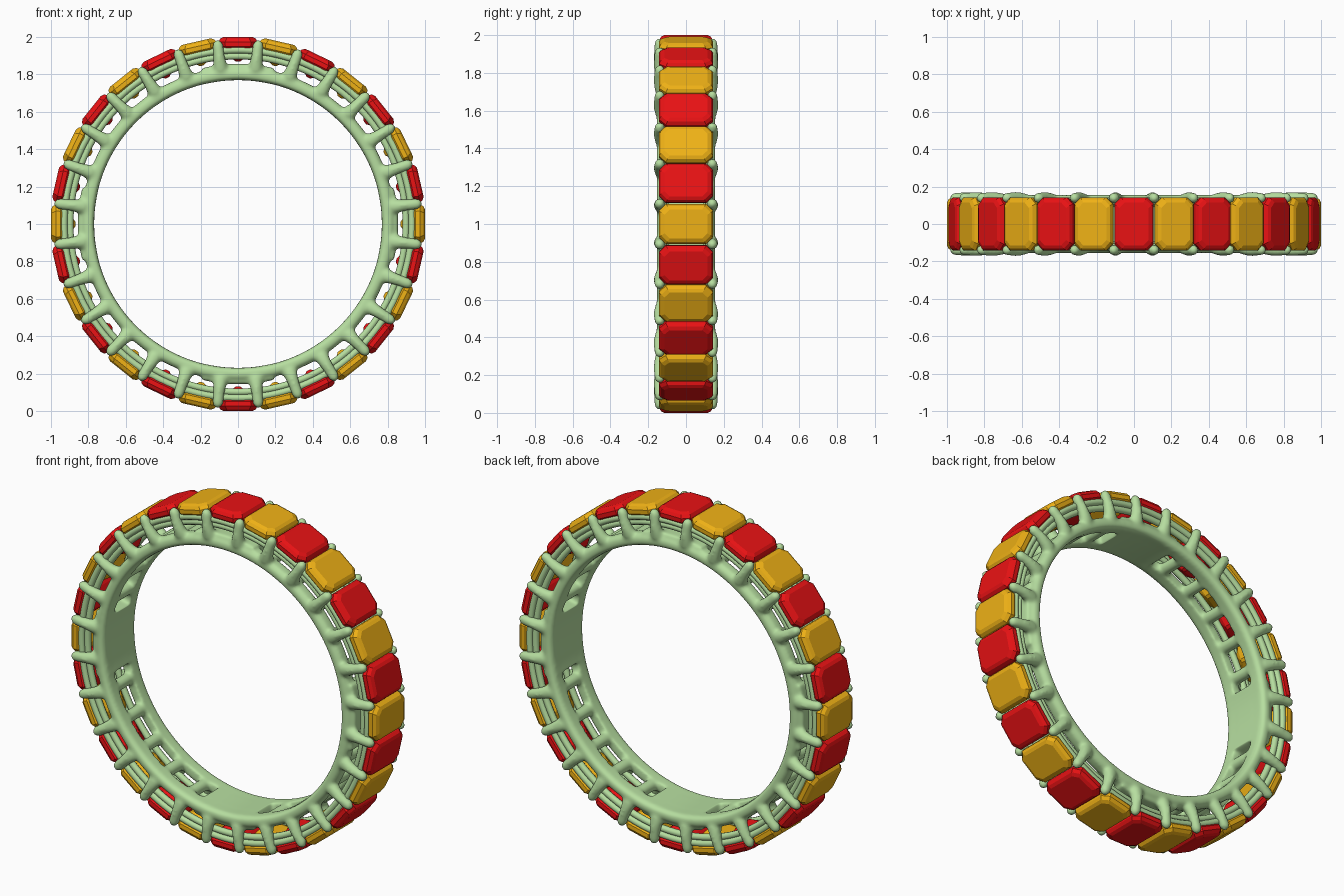
import bpy, bmesh
from math import sin, cos, pi, hypot, radians
from mathutils import Vector

if "Cube" in bpy.data.objects:
    bpy.data.objects.remove(bpy.data.objects["Cube"])

N = 28                      # stones around the ring
STEP = 2 * pi / N


def material(name, rgb):
    m = bpy.data.materials.new(name)
    m.diffuse_color = (*rgb, 1)
    m.use_nodes = True
    m.node_tree.nodes["Principled BSDF"].inputs["Base Color"].default_value = m.diffuse_color
    return m


METAL = material("green_metal", (0.47, 0.73, 0.35))
RED = material("red_stone", (0.82, 0.006, 0.007))
GOLD = material("yellow_stone", (0.86, 0.44, 0.008))


def place(a, x, y, r):
    """Local tangent x, axial y, radius r at angle a from the top."""
    return Vector((r * sin(a) + x * cos(a), y, 1 + r * cos(a) - x * sin(a)))


def loft(bm, rings, closed=False):
    loops = [[bm.verts.new(p) for p in ring] for ring in rings]
    n = len(loops[0])
    pairs = list(zip(loops, loops[1:]))
    if closed:
        pairs.append((loops[-1], loops[0]))
    else:
        bm.faces.new(loops[0][::-1])
        bm.faces.new(loops[-1])
    for a, b in pairs:
        for i in range(n):
            j = (i + 1) % n
            bm.faces.new((a[i], a[j], b[j], b[i]))


def revolve(bm, profile, start=0, end=2 * pi, steps=168):
    full = end - start > 6.28
    count = steps if full else steps + 1
    loft(bm, [[place(start + (end - start) * k / steps, 0, y, r) for y, r in profile]
              for k in range(count)], full)


def finish(bm, name, mat, smooth=False):
    bmesh.ops.recalc_face_normals(bm, faces=bm.faces)
    me = bpy.data.meshes.new(name)
    bm.to_mesh(me)
    bm.free()
    me.materials.append(mat)
    for p in me.polygons:
        p.use_smooth = smooth
    ob = bpy.data.objects.new(name, me)
    bpy.context.collection.objects.link(ob)
    return ob


# Frame: two inner hoops, U-shaped claws and four solid inner plates
bm = bmesh.new()
for s in (-1, 1):
    revolve(bm, [(s * y, r) for y, r in
                 [(.070, .770), (.135, .770), (.155, .785), (.155, .815),
                  (.135, .838), (.085, .838), (.068, .82)]])
for k in range(4):
    c = k * pi / 2
    revolve(bm, [(-.135, .769), (.135, .769), (.145, .80), (.135, .855), (-.135, .855), (-.145, .80)],
            c - radians(13), c + radians(13), 16)

# half of the claw path: axial y, radius r, tangential half width, half thickness
half = [(0, .803, .034, .033), (.08, .804, .036, .033), (.115, .812, .046, .036),
        (.130, .835, .042, .035), (.138, .87, .034, .033), (.141, .91, .030, .030),
        (.139, .962, .029, .029), (.1385, .978, .023, .023), (.138, .989, .010, .010)]
path = [(-y, r, w, h) for y, r, w, h in half[:0:-1]] + half
for k in range(N):
    a = (k + .5) * STEP
    rings = []
    for i, (y, r, w, h) in enumerate(path):
        p, q = path[max(i - 1, 0)], path[min(i + 1, len(path) - 1)]
        dy, dr = q[0] - p[0], q[1] - p[1]
        d = hypot(dy, dr)
        ny, nr = -dr / d, dy / d
        rings.append([place(a, w * cos(t), y + ny * h * sin(t), r + nr * h * sin(t))
                      for t in (2 * pi * j / 12 for j in range(12))])
    loft(bm, rings)
frame = finish(bm, "claw_frame", METAL, True)
rm = frame.modifiers.new("blend", 'REMESH')
rm.mode = 'VOXEL'
rm.voxel_size = .01
rm.use_smooth_shade = True
sm = frame.modifiers.new("soften", 'SMOOTH')
sm.factor = .5
sm.iterations = 7

# Thin gallery rails under the stones, a pair on each side
for s, side in ((-1, "front"), (1, "back")):
    for label, y, r, t in (("outer", .122, .930, .019), ("inner", .112, .898, .019)):
        bm = bmesh.new()
        revolve(bm, [(s * y + t * cos(2 * pi * j / 10), r + t * sin(2 * pi * j / 10))
                     for j in range(10)])
        finish(bm, f"{side}_{label}_rail", METAL, True)

# Step-cut stones: half width, half length, corner cut, radius
levels = [(.010, .045, .004, .868), (.078, .112, .026, .918), (.104, .142, .036, .950),
          (.105, .143, .036, .974), (.095, .132, .034, .991), (.078, .114, .028, 1.0)]
for k in range(N):
    bm = bmesh.new()
    rings = []
    for w, l, c, r in levels:
        outline = [(w, l - c), (w - c, l), (c - w, l), (-w, l - c),
                   (-w, c - l), (c - w, -l), (w - c, -l), (w, c - l)]
        rings.append([place(k * STEP, x, y, r) for x, y in outline])
    loft(bm, rings)
    finish(bm, f"stone_{k + 1:02d}", GOLD if k % 2 else RED)
